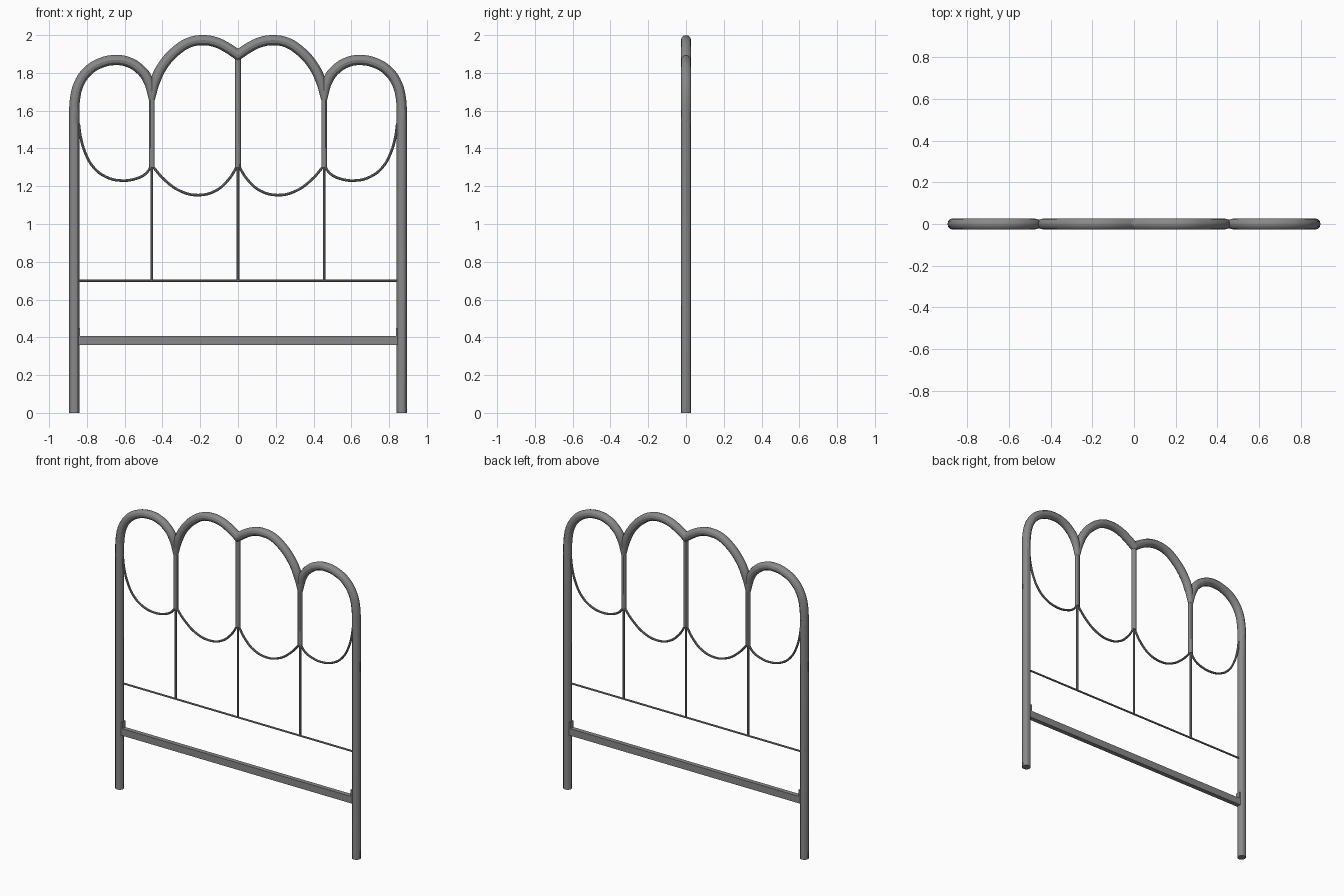
import bpy
from mathutils import Vector

cube = bpy.data.objects.get("Cube")
if cube:
    bpy.data.objects.remove(cube)

grey = bpy.data.materials.new("grey_metal")
grey.use_nodes = True
colour = (0.25, 0.25, 0.25, 1)
grey.diffuse_color = colour
grey.node_tree.nodes["Principled BSDF"].inputs["Base Color"].default_value = colour


def mirror(ob):
    """Mirror the left half to the right, cutting it cleanly at the middle."""
    mod = ob.modifiers.new("mirror", 'MIRROR')
    mod.use_bisect_axis[0] = True


def tube(name, points, radius, mirrored=True, taper_end=1.0, sides=4):
    """Round bar through (x, z) points in the plane of the frame."""
    curve = bpy.data.curves.new(name, 'CURVE')
    curve.dimensions = '3D'
    curve.bevel_depth = radius
    curve.bevel_resolution = sides
    curve.resolution_u = 4
    curve.use_fill_caps = True
    spline = curve.splines.new('BEZIER')
    spline.bezier_points.add(len(points) - 1)
    for bp, (x, z) in zip(spline.bezier_points, points):
        bp.co = Vector((x, 0, z))
        bp.handle_left_type = bp.handle_right_type = 'AUTO'
    spline.bezier_points[-1].radius = taper_end
    ob = bpy.data.objects.new(name, curve)
    bpy.context.collection.objects.link(ob)
    bpy.ops.object.select_all(action='DESELECT')
    ob.select_set(True)
    bpy.context.view_layer.objects.active = ob
    bpy.ops.object.convert(target='MESH')
    ob = bpy.context.object
    ob.data.materials.clear()
    ob.data.materials.append(grey)
    bpy.ops.object.shade_smooth_by_angle()
    if mirrored:
        mirror(ob)
    return ob


def box(name, centre, size, mirrored=False):
    bpy.ops.mesh.primitive_cube_add(size=1, location=centre)
    ob = bpy.context.object
    ob.name = name
    ob.scale = size
    bpy.ops.object.transform_apply(location=True, rotation=False, scale=True)
    ob.data.materials.append(grey)
    if mirrored:
        mirror(ob)


POST_X, BAR_X = 0.867, 0.456
THICK, MEDIUM, THIN = 0.027, 0.015, 0.007

# Side posts, each bending over into an outer arch
tube("post_and_outer_arch",
     [(POST_X, 0), (POST_X, 1.5), (POST_X, 1.58), (0.863, 1.66), (0.843, 1.74),
      (0.795, 1.81), (0.725, 1.853), (0.645, 1.868), (0.58, 1.857),
      (0.52, 1.82), (0.478, 1.765), (BAR_X, 1.66)], THICK, taper_end=0.6)

# Tall middle arches meeting at the centre
tube("middle_arch",
     [(-0.04, 1.868), (0, 1.895), (0.06, 1.935), (0.12, 1.963), (0.19, 1.973),
      (0.26, 1.96), (0.33, 1.915), (0.39, 1.85), (0.433, 1.77), (BAR_X, 1.66)],
     THICK, taper_end=0.6)

# Upright bars: stout above the scallops, thin below
tube("side_upright", [(BAR_X, 1.3), (BAR_X, 1.7)], MEDIUM)
tube("centre_upright", [(0, 1.3), (0, 1.89)], MEDIUM, mirrored=False)
tube("side_spindle", [(BAR_X, 0.7), (BAR_X, 1.31)], THIN, sides=2)
tube("centre_spindle", [(0, 0.7), (0, 1.31)], THIN, mirrored=False, sides=2)

# Hanging scallops that close each loop from below
tube("middle_scallop",
     [(0.002, 1.31), (0.05, 1.235), (0.12, 1.175), (0.21, 1.153), (0.3, 1.172),
      (0.385, 1.23), (BAR_X, 1.31)], THIN, sides=2)
tube("outer_scallop",
     [(BAR_X, 1.31), (0.49, 1.265), (0.54, 1.24), (0.62, 1.23), (0.7, 1.25),
      (0.765, 1.3), (0.81, 1.38), (0.833, 1.46), (0.843, 1.53)], THIN, sides=2)

# Cross rails
tube("thin_rail", [(-POST_X, 0.7), (POST_X, 0.7)], 0.006, mirrored=False, sides=2)
box("lower_rail", (0, 0, 0.383), (1.7, 0.03, 0.046))
box("rail_end_plate", (0.842, 0, 0.405), (0.012, 0.03, 0.09), mirrored=True)
